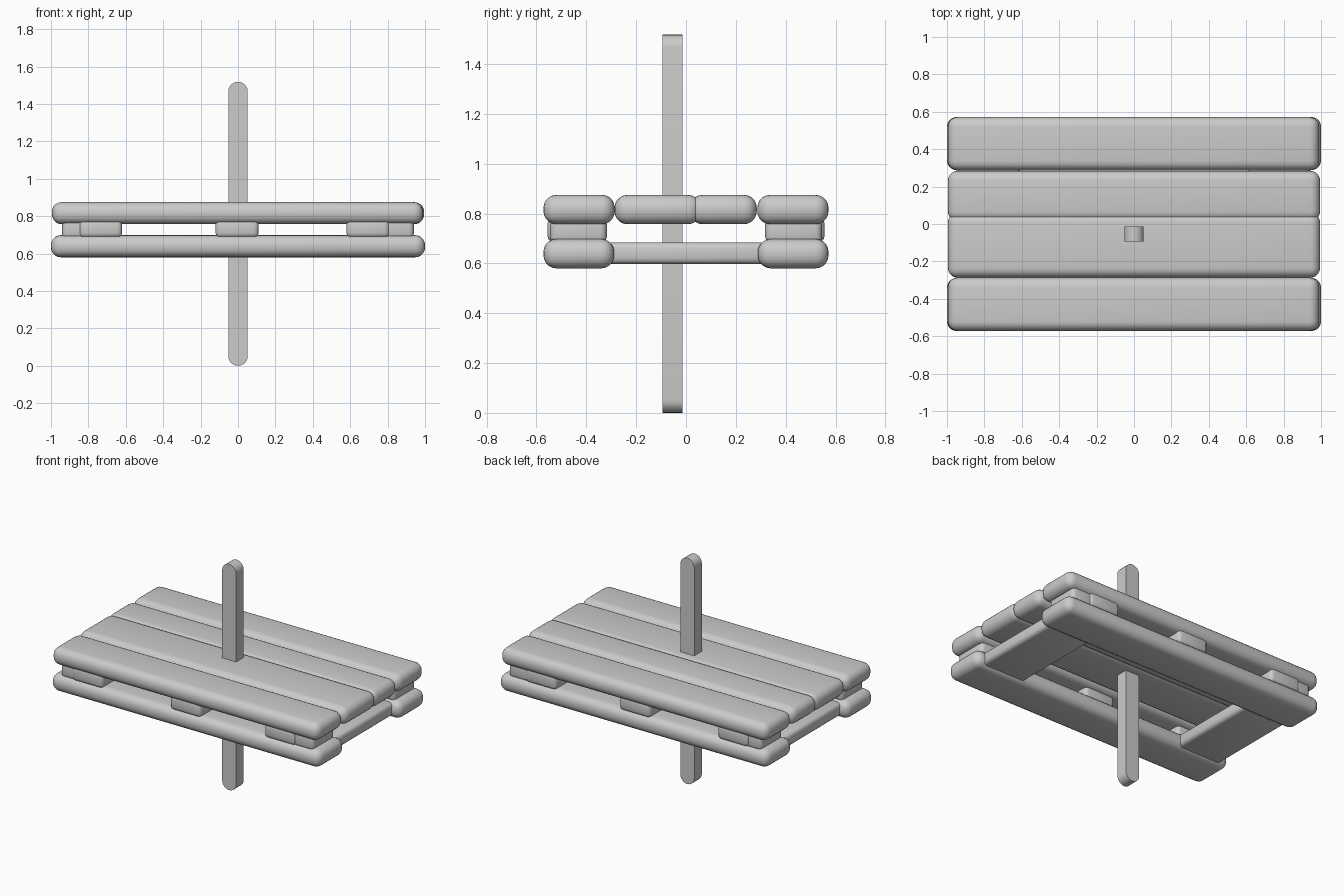
import bpy, bmesh, math

if "Cube" in bpy.data.objects:
    bpy.data.objects.remove(bpy.data.objects["Cube"])


def finish(obj):
    bpy.ops.object.select_all(action='DESELECT')
    obj.select_set(True)
    bpy.context.view_layer.objects.active = obj
    bpy.ops.object.shade_smooth_by_angle(angle=math.radians(40))


def rounded_box(name, x, y, z, radius, segments=5):
    """Softly worn box given by its (min, max) range on each axis."""
    bm = bmesh.new()
    bmesh.ops.create_cube(bm, size=1)
    for v in bm.verts:
        v.co = [(r[0] + r[1]) / 2 + c * (r[1] - r[0]) for r, c in zip((x, y, z), v.co)]
    bmesh.ops.bevel(bm, geom=bm.edges[:], offset=radius, segments=segments,
                    profile=0.5, affect='EDGES')
    mesh = bpy.data.meshes.new(name)
    bm.to_mesh(mesh)
    bm.free()
    obj = bpy.data.objects.new(name, mesh)
    bpy.context.collection.objects.link(obj)
    finish(obj)
    return obj


# Deck planks; the two inner ones overlap slightly
top_z = (0.757, 0.875)
rounded_box("deck_plank_front", (-0.995, 0.99), (-0.572, -0.286), top_z, 0.052)
rounded_box("deck_plank_inner_front", (-0.995, 0.995), (-0.287, 0.06), top_z, 0.052)
rounded_box("deck_plank_inner_back", (-0.995, 0.995), (0.015, 0.284), top_z, 0.052)
rounded_box("deck_plank_back", (-0.995, 0.99), (0.286, 0.572), top_z, 0.052)

for side, s in (("front", -1), ("back", 1)):
    def across(a, b):
        return tuple(sorted((s * a, s * b)))

    # Lower runners
    rounded_box(f"runner_{side}", (-1.0, 1.0), across(0.288, 0.572), (0.58, 0.698), 0.052)

    # Spacer blocks between runner and deck
    for i, cx in enumerate((-0.735, -0.005, 0.695)):
        rounded_box(f"spacer_{side}_{i}", (cx - 0.115, cx + 0.115),
                    across(0.325, 0.556), (0.685, 0.785), 0.025, 3)
    for end, t in (("left", -1), ("right", 1)):
        rounded_box(f"end_spacer_{side}_{end}", tuple(sorted((t * 0.71, t * 0.94))),
                    across(0.318, 0.545), (0.68, 0.785), 0.025, 3)

# Cross boards joining the runners
for end, t in (("left", -1), ("right", 1)):
    rounded_box(f"cross_board_{end}", tuple(sorted((t * 0.61, t * 0.94))),
                (-0.36, 0.36), (0.597, 0.684), 0.025, 3)

# Mast: flat bar with round ends
r, steps = 0.052, 12
outline = [(r * math.cos(math.pi * i / steps), 1.518 - r + r * math.sin(math.pi * i / steps))
           for i in range(steps + 1)]
outline += [(-px, 1.518 - pz) for px, pz in outline]
bm = bmesh.new()
face = bm.faces.new([bm.verts.new((px, -0.094, pz)) for px, pz in outline])
new = bmesh.ops.extrude_face_region(bm, geom=[face])["geom"]
bmesh.ops.translate(bm, vec=(0, 0.08, 0),
                    verts=[g for g in new if isinstance(g, bmesh.types.BMVert)])
bmesh.ops.recalc_face_normals(bm, faces=bm.faces)
mesh = bpy.data.meshes.new("mast")
bm.to_mesh(mesh)
bm.free()
mast = bpy.data.objects.new("mast", mesh)
bpy.context.collection.objects.link(mast)
finish(mast)
